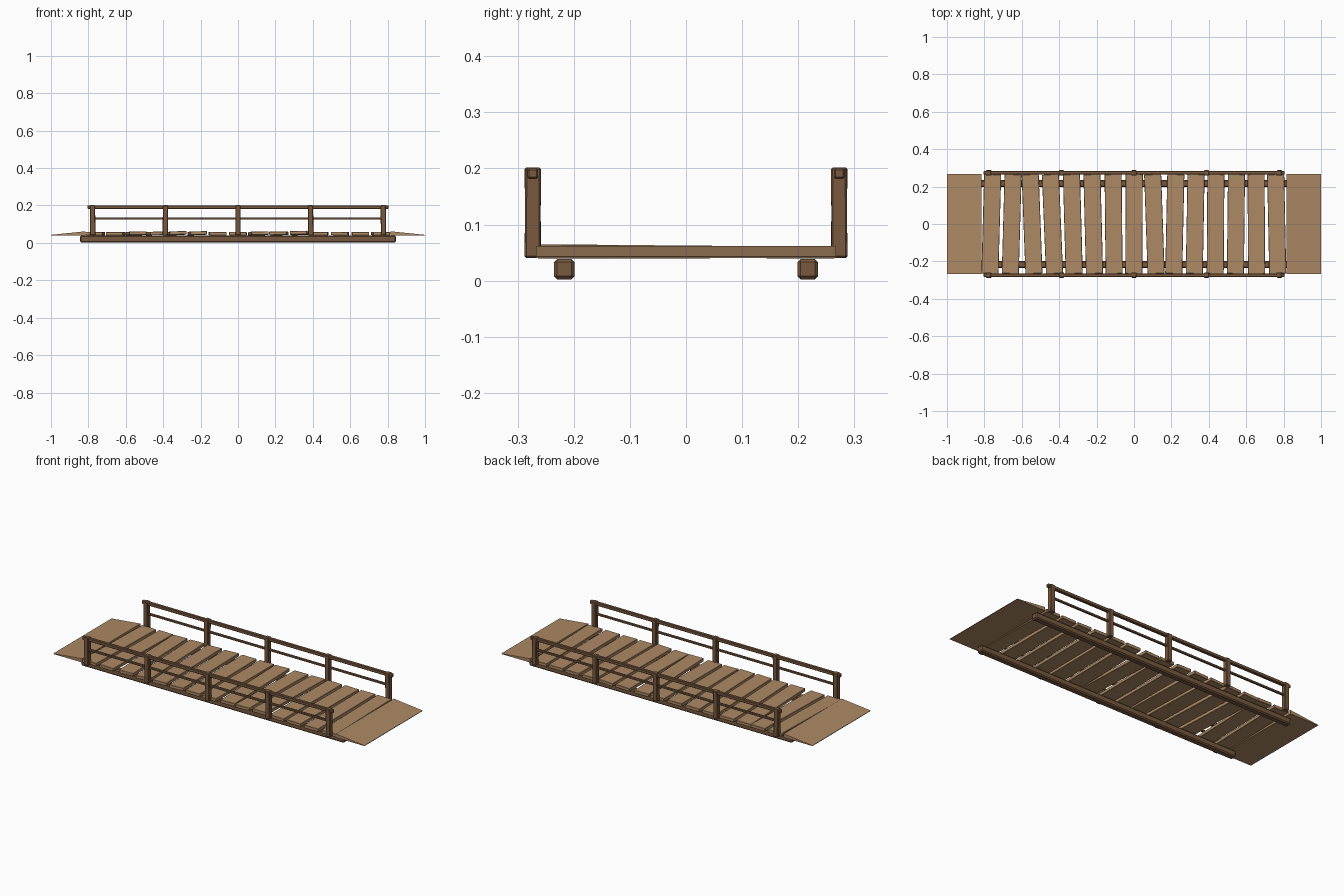
import bpy, bmesh, math
from mathutils import Matrix, Euler

if "Cube" in bpy.data.objects:
    bpy.data.objects.remove(bpy.data.objects["Cube"])


def material(name, rgb):
    m = bpy.data.materials.new(name)
    m.diffuse_color = (*rgb, 1)
    m.use_nodes = True
    m.node_tree.nodes["Principled BSDF"].inputs["Base Color"].default_value = m.diffuse_color
    return m


tan = material("plank wood", (0.42, 0.25, 0.13))
dark = material("frame wood", (0.19, 0.10, 0.05))


def finish(name, bm, mat):
    bmesh.ops.recalc_face_normals(bm, faces=bm.faces)
    mesh = bpy.data.meshes.new(name)
    bm.to_mesh(mesh)
    bm.free()
    ob = bpy.data.objects.new(name, mesh)
    mesh.materials.append(mat)
    bpy.context.collection.objects.link(ob)
    return ob


def box(name, loc, size, mat, bevel=0.003, rot=(0, 0, 0)):
    bm = bmesh.new()
    bmesh.ops.create_cube(bm, size=1, matrix=Matrix.Diagonal((*size, 1)))
    if bevel:
        bmesh.ops.bevel(bm, geom=bm.edges[:], offset=bevel, segments=1,
                        affect='EDGES')
    bm.transform(Matrix.Translation(loc) @
                 Euler([math.radians(a) for a in rot]).to_matrix().to_4x4())
    return finish(name, bm, mat)


# Deck planks, each laid a little crooked: yaw, tip about y, roll about x, lift
yaw = [-1.6, -1.6, 2.2, 2.4, 1.6, 1.5, 0.6, -0.3, 2.0, -1.2, -1.0, -0.4, -0.6, 0.3, 1.2]
tip = [0.5, 0, -1, -0.8, -2, -1.6, 0.8, 0.4, -0.6, -1, -1.5, 0.5, 0.6, -0.4, 0.5]
roll = [0, 0.1, -0.3, -0.1, -0.4, -0.3, 0.1, 0, -0.3, -0.2, -0.5, 0.1, 0, 0.1, 0]
lift = [0, 0, 0.001, 0.001, 0.002, 0.002, 0, 0, 0.001, 0.001, 0.003, 0, 0, 0, 0]
for i in range(15):
    box(f"deck_plank_{i + 1}", ((i - 7) * 0.109, 0, 0.0495 + lift[i]),
        (0.091, 0.53, 0.018), tan, 0.0015, (roll[i], tip[i], yaw[i]))

# Wedge ramps at both ends
for s, side in ((-1, "left"), (1, "right")):
    bm = bmesh.new()
    profile = [(0.815, 0.040), (1.0, 0.040), (1.0, 0.043), (0.815, 0.062)]
    face = bm.faces.new([bm.verts.new((s * x, -0.267, z)) for x, z in profile])
    ext = bmesh.ops.extrude_face_region(bm, geom=[face])
    bmesh.ops.translate(bm, vec=(0, 0.534, 0),
                        verts=[v for v in ext["geom"]
                               if isinstance(v, bmesh.types.BMVert)])
    finish(f"ramp_{side}", bm, tan)

# Stringers, posts and rails on each side
lean = [(0.6, -0.5), (-0.4, 0.6), (0.5, 0.3), (-0.5, -0.4), (0.4, -0.7)]
for s, side in ((-1, "front"), (1, "back")):
    box(f"stringer_{side}", (0, s * 0.217, 0.0205), (1.69, 0.037, 0.037), dark, 0.006)
    for i, (rx, ry) in enumerate(lean):
        box(f"post_{side}_{i + 1}", ((i - 2) * 0.3885, s * 0.273, 0.121),
            (0.028, 0.028, 0.161), dark, 0.003, (s * rx, ry, 0))
    box(f"top_rail_{side}", (0, s * 0.273, 0.191), (1.61, 0.019, 0.019), dark)
    box(f"middle_rail_{side}", (0, s * 0.273, 0.13), (1.57, 0.012, 0.012), dark, 0.002)
